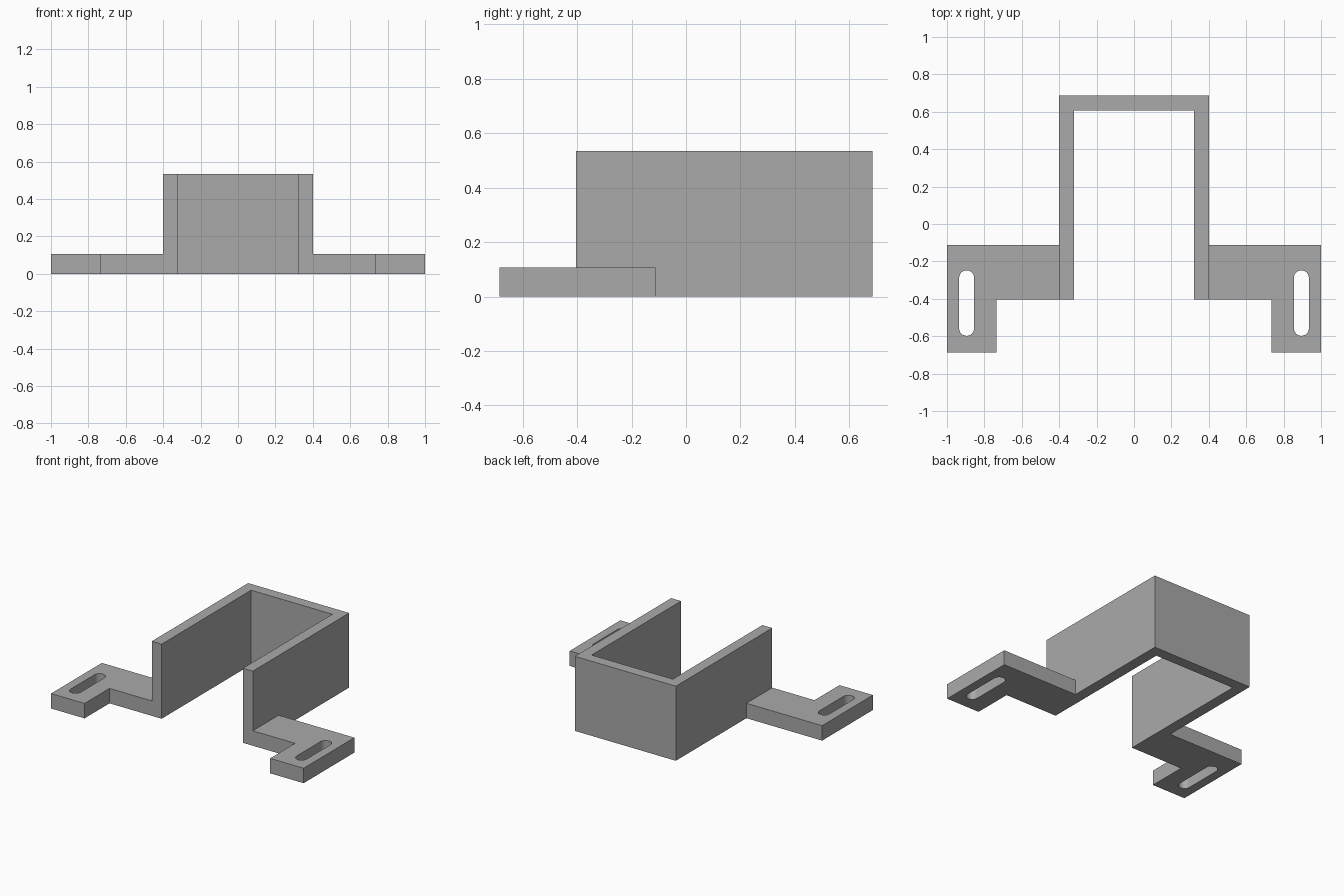
import bpy, bmesh
from math import sin, cos, pi

cube = bpy.data.objects.get("Cube")
if cube:
    bpy.data.objects.remove(cube, do_unlink=True)

HALF_Y = 0.686            # half of the full depth
OUTER, INNER = 0.4, 0.322  # channel wall faces
FRONT = -0.404            # front end of the channel walls
WALL_H, EAR_H = 0.534, 0.107

grey = bpy.data.materials.new("light grey")
grey.use_nodes = True
colour = (0.4, 0.4, 0.4, 1)
grey.diffuse_color = colour
grey.node_tree.nodes["Principled BSDF"].inputs["Base Color"].default_value = colour


def prism(name, outline, z0, z1):
    """Extrude a flat outline from z0 up to z1."""
    bm = bmesh.new()
    base = bm.faces.new([bm.verts.new((x, y, z0)) for x, y in outline])
    top = bmesh.ops.extrude_face_region(bm, geom=[base])["geom"]
    verts = [v for v in top if isinstance(v, bmesh.types.BMVert)]
    bmesh.ops.translate(bm, verts=verts, vec=(0, 0, z1 - z0))
    bmesh.ops.recalc_face_normals(bm, faces=bm.faces)
    mesh = bpy.data.meshes.new(name)
    bm.to_mesh(mesh)
    bm.free()
    mesh.materials.append(grey)
    obj = bpy.data.objects.new(name, mesh)
    bpy.context.collection.objects.link(obj)
    return obj


def boolean(target, tool, operation):
    mod = target.modifiers.new(tool.name, "BOOLEAN")
    mod.operation, mod.solver, mod.object = operation, "EXACT", tool
    tool.hide_render = True
    tool.hide_set(True)


def apply_modifiers(obj, helpers):
    """Bake the booleans and drop the helper objects."""
    graph = bpy.context.evaluated_depsgraph_get()
    obj.data = bpy.data.meshes.new_from_object(obj.evaluated_get(graph))
    obj.modifiers.clear()
    for helper in helpers:
        bpy.data.objects.remove(helper, do_unlink=True)


# U-shaped channel, open to the front
half = [(OUTER, FRONT), (OUTER, HALF_Y)]
inside = [(INNER, HALF_Y - 0.078), (INNER, FRONT)]
outline = half + [(-x, y) for x, y in reversed(half)]
outline += [(-x, y) for x, y in reversed(inside)] + inside
bracket = prism("mounting_bracket", outline, 0, WALL_H)

# L-shaped mounting ear on each side, with a rounded slot
helpers = []
for side, s in (("left", 1), ("right", -1)):
    root = OUTER - 0.04
    ear = [(root, FRONT), (0.735, FRONT), (0.735, -HALF_Y),
           (1, -HALF_Y), (1, -0.112), (root, -0.112)]
    ear_obj = prism(side + "_ear", [(s * x, y) for x, y in ear], 0, EAR_H)
    r, n = 0.04, 12
    slot = []
    for centre_y, start in ((-0.288, 0), (-0.558, pi)):
        for i in range(n + 1):
            a = start + pi * i / n
            slot.append((s * (0.895 + r * cos(a)), centre_y + r * sin(a)))
    slot_obj = prism(side + "_slot_cutter", slot, -0.1, EAR_H + 0.1)
    boolean(bracket, ear_obj, "UNION")
    boolean(bracket, slot_obj, "DIFFERENCE")
    helpers += [ear_obj, slot_obj]

apply_modifiers(bracket, helpers)

# Flat walls with smooth slot ends
bpy.ops.object.select_all(action="DESELECT")
bracket.select_set(True)
bpy.context.view_layer.objects.active = bracket
bpy.ops.object.shade_smooth_by_angle()
